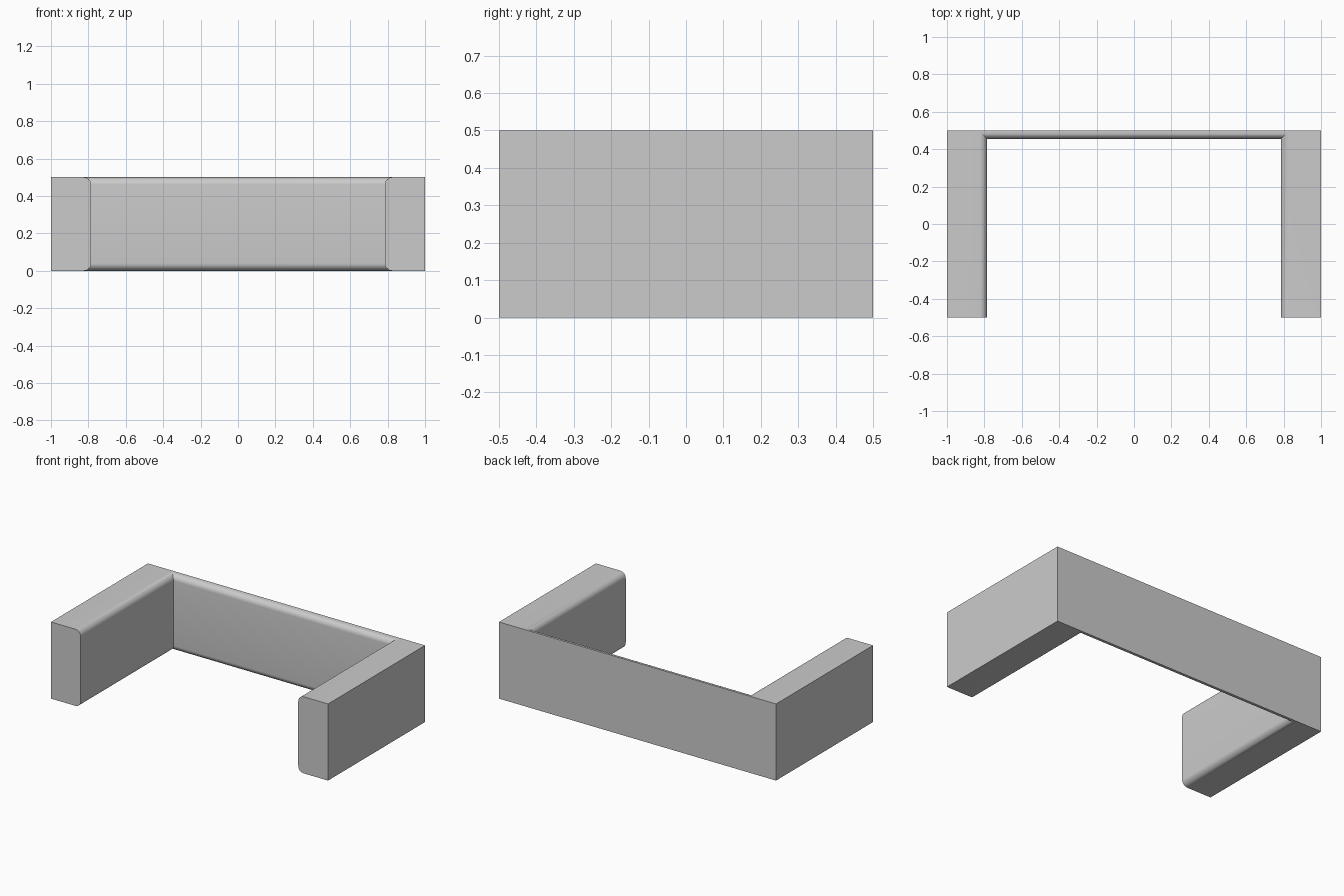
import bpy, bmesh, math

cube = bpy.data.objects.get("Cube")
if cube:
    bpy.data.objects.remove(cube, do_unlink=True)

grey = bpy.data.materials.new("plain grey")
grey.use_nodes = True
colour = (0.6, 0.6, 0.6, 1)
grey.diffuse_color = colour
grey.node_tree.nodes["Principled BSDF"].inputs["Base Color"].default_value = colour

HALF_W, HALF_D, HEIGHT = 1.0, 0.5, 0.5
INNER_X, INNER_Y = 0.785, 0.455
R, STEPS = 0.04, 8

# Inner wall profile: rounded at the bottom and the top, as (inset, height)
arc = [math.pi / 2 * i / STEPS for i in range(STEPS + 1)]
lower = [(R - R * math.sin(a), R - R * math.cos(a)) for a in arc]
upper = [(d, HEIGHT - z) for d, z in reversed(lower)]
rows = [(INNER_X + d, INNER_Y + d, z) for d, z in lower + upper]

# Square outer wall closes the profile
rows += [(HALF_W, HALF_D, HEIGHT), (HALF_W, HALF_D, 0)]

# Sweep the profile around the U with mitred corners
bm = bmesh.new()
rings = []
for x, y, z in rows:
    path = [(-x, -HALF_D), (-x, y), (x, y), (x, -HALF_D)]
    rings.append([bm.verts.new((px, py, z)) for px, py in path])
for i, ring in enumerate(rings):
    following = rings[(i + 1) % len(rings)]
    for k in range(3):
        bm.faces.new((ring[k], ring[k + 1], following[k + 1], following[k]))

# Flat end caps on the two arms
for k in (0, 3):
    bm.faces.new([ring[k] for ring in rings])
bmesh.ops.recalc_face_normals(bm, faces=bm.faces)

mesh = bpy.data.meshes.new("u_shaped_frame")
bm.to_mesh(mesh)
bm.free()
mesh.materials.append(grey)
frame = bpy.data.objects.new("u_shaped_frame", mesh)
bpy.context.collection.objects.link(frame)

# Smooth the rounded edges, keep the corners sharp
bpy.context.view_layer.objects.active = frame
frame.select_set(True)
bpy.ops.object.shade_smooth_by_angle(angle=math.radians(30))
